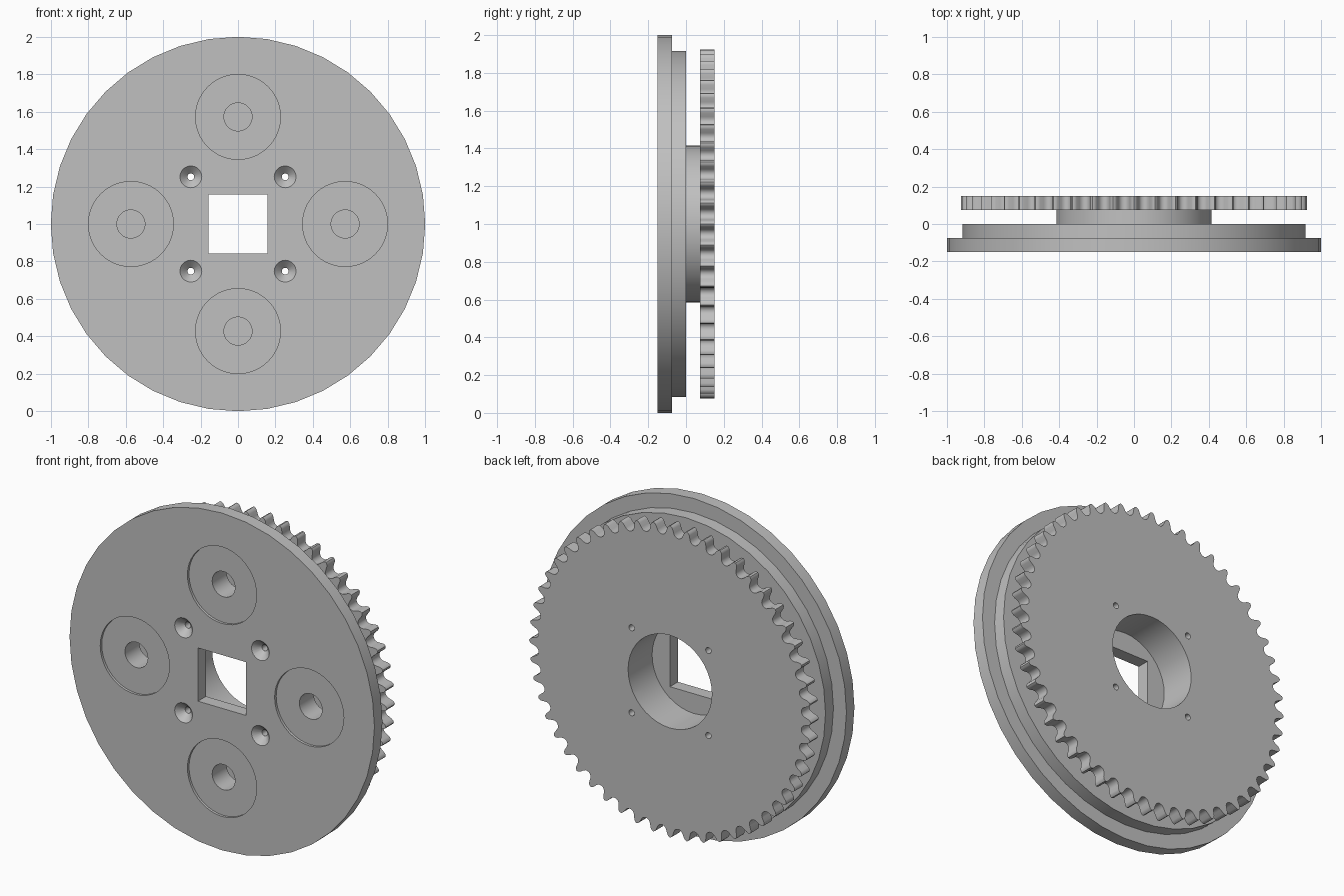
import bpy
import bmesh
from math import sin, cos, pi, radians

cube = bpy.data.objects.get("Cube")
if cube:
    bpy.data.objects.remove(cube)

# One machined grey metal
metal = bpy.data.materials.new("grey metal")
metal.use_nodes = True
GREY = (0.53, 0.53, 0.53, 1)
metal.diffuse_color = GREY
metal.node_tree.nodes["Principled BSDF"].inputs["Base Color"].default_value = GREY

FRONT, STEP, MIDDLE, HUB_END, BACK = -0.15, -0.075, 0.0, 0.075, 0.15
AXIS_Z = 1.0
TEETH = 52


def circle(radius, sides=40):
    return [(radius * cos(2 * pi * i / sides), radius * sin(2 * pi * i / sides))
            for i in range(sides)]


def square(half):
    return [(half, half), (-half, half), (-half, -half), (half, -half)]


def sprocket_outline():
    """Round roller seats joined by rounded tooth tips."""
    pitch_radius, seat = 0.893, 0.03
    tooth = [(seat * sin(radians(a)), pitch_radius - seat * cos(radians(a)))
             for a in range(-75, 76, 25)]
    tooth += [(0.037, 0.908), (0.044, 0.919), (0.054, 0.924),
              (0.064, 0.919), (0.071, 0.908)]
    points = []
    for i in range(TEETH):
        start = 2 * pi * (i + 0.5) / TEETH
        for along, radius in tooth:
            angle = start + along / pitch_radius
            points.append((radius * cos(angle), radius * sin(angle)))
    return points


def prism(name, outline, y0, y1, x=0, z=0, taper=1):
    """Outline in the x-z plane, swept along y and optionally tapered."""
    bm = bmesh.new()
    rings = []
    for y, s in ((y0, 1), (y1, taper)):
        rings.append([bm.verts.new((x + px * s, y, AXIS_Z + z + pz * s))
                      for px, pz in outline])
    a, b = rings
    bm.faces.new(a)
    bm.faces.new(b[::-1])
    for i in range(len(a)):
        j = (i + 1) % len(a)
        bm.faces.new((a[i], b[i], b[j], a[j]))
    bmesh.ops.recalc_face_normals(bm, faces=bm.faces)
    mesh = bpy.data.meshes.new(name)
    bm.to_mesh(mesh)
    bm.free()
    mesh.materials.append(metal)
    obj = bpy.data.objects.new(name, mesh)
    bpy.context.collection.objects.link(obj)
    return obj


def select(obj):
    bpy.ops.object.select_all(action='DESELECT')
    obj.select_set(True)
    bpy.context.view_layer.objects.active = obj


def cut(parts, outline, y0, y1, x=0, z=0, taper=1):
    """Remove a prism from each part."""
    cutter = prism("cutter", outline, y0, y1, x, z, taper)
    cutter.hide_render = True
    for part in parts:
        select(part)
        mod = part.modifiers.new("cut", 'BOOLEAN')
        mod.operation = 'DIFFERENCE'
        mod.solver = 'EXACT'
        mod.object = cutter
        bpy.ops.object.modifier_apply(modifier=mod.name)
    bpy.data.objects.remove(cutter)


# Stacked solid parts
front_plate = prism("front_plate", circle(1.0), FRONT, STEP)
rear_plate = prism("rear_plate", circle(0.915), STEP, MIDDLE)
hub = prism("hub_spacer", circle(0.415), MIDDLE, HUB_END)
sprocket = prism("sprocket", sprocket_outline(), HUB_END, BACK)
parts = [front_plate, rear_plate, hub, sprocket]

# Square drive hole in front, round bore behind
cut([front_plate], square(0.158), FRONT - 0.1, STEP + 0.1)
cut([rear_plate, hub, sprocket], circle(0.275), FRONT, BACK + 0.1)

# Four shallow round recesses with holes through both plates
for i in range(4):
    x, z = 0.572 * cos(i * pi / 2), 0.572 * sin(i * pi / 2)
    cut([front_plate], circle(0.227), FRONT - 0.1, FRONT + 0.015, x, z)
    cut([front_plate, rear_plate], circle(0.075, 32), FRONT - 0.1, MIDDLE + 0.05, x, z)

# Four countersunk screw holes through the whole stack
for x in (-0.252, 0.252):
    for z in (-0.252, 0.252):
        cut(parts, circle(0.018, 20), FRONT - 0.1, BACK + 0.1, x, z)
        cut([front_plate], circle(0.0605, 20), FRONT - 0.002, FRONT + 0.0405,
            x, z, taper=0.3)

# Smooth curved walls, crisp rims
for part in parts:
    select(part)
    bpy.ops.object.shade_smooth_by_angle(angle=radians(35))
